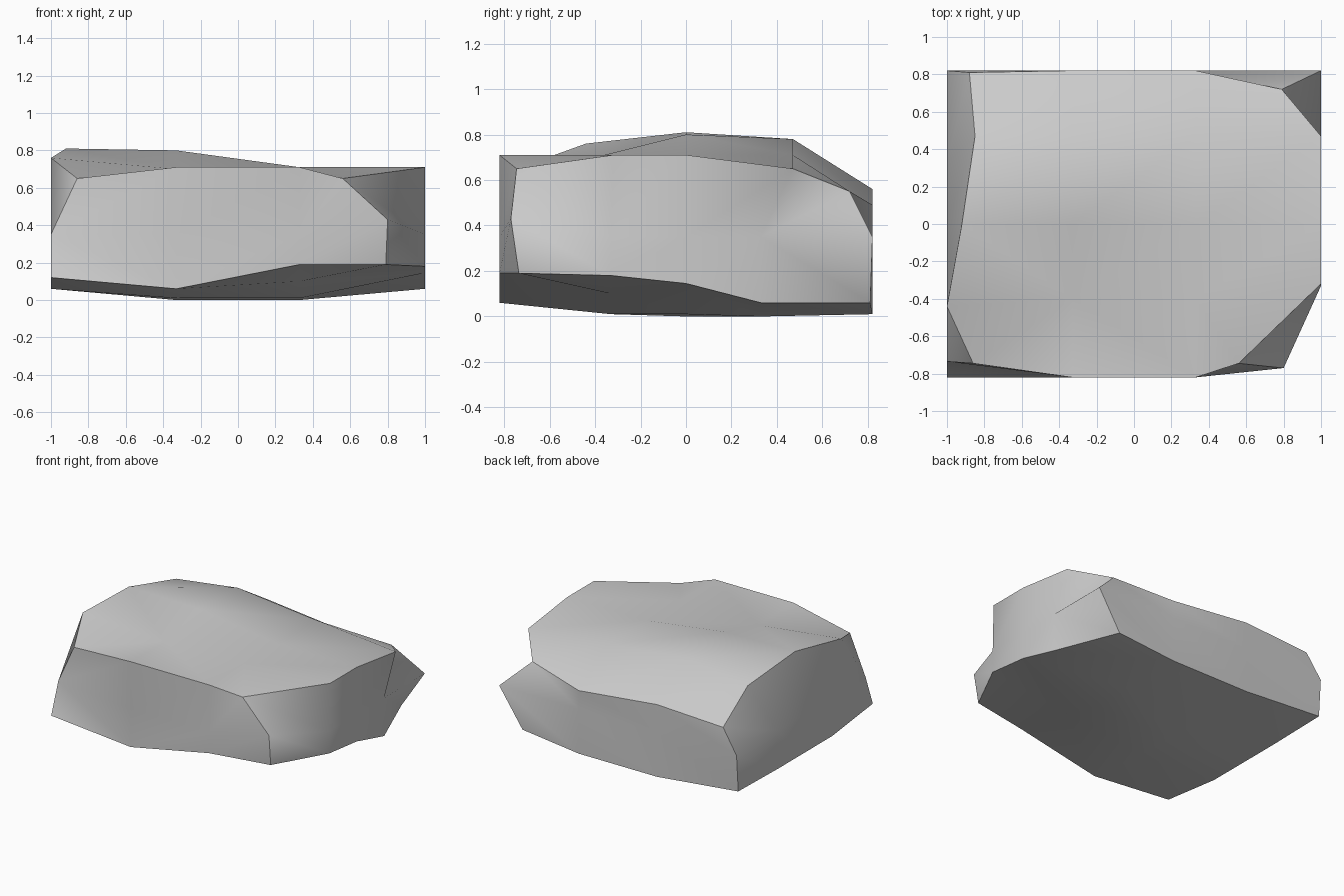
import bpy
import bmesh

# Remove the default cube
default_cube = bpy.data.objects.get("Cube")
if default_cube:
    bpy.data.objects.remove(default_cube, do_unlink=True)

# Plain grey stone
stone = bpy.data.materials.new("grey_stone")
stone.use_nodes = True
colour = (0.6, 0.6, 0.6, 1)
stone.diffuse_color = colour
stone.node_tree.nodes["Principled BSDF"].inputs["Base Color"].default_value = colour

# The rock is a coarse box lattice: columns in x, rows in y, layers in z
COLUMNS = (-1, -0.33, 0.33, 1)
ROWS = (-0.82, -0.33, 0, 0.33, 0.82)
CROWN_ROWS = (-0.82, -0.4, 0, 0.47, 0.82)
LAST = (len(COLUMNS) - 1, len(ROWS) - 1, 2)

# Heights of the underside and the crown, one tuple per row
UNDERSIDE = (
    (0.12, 0.06, 0.19, 0.19),
    (0.06, 0.01, 0.1, 0.18),
    (0.06, 0, 0.01, 0.145),
    (0.06, 0, 0, 0.06),
    (0.07, 0.01, 0.01, 0.06),
)
CROWN = (
    (0.65, 0.71, 0.71, 0.65),
    (0.76, 0.7, 0.71, 0.71),
    (0.81, 0.8, 0.71, 0.71),
    (0.71, 0.78, 0.71, 0.65),
    (0.53, 0.56, 0.49, 0.55),
)

# Chipped corners and rim points that leave the regular lattice
CHIPS = {
    (0, 0, 2): (-0.86, -0.745, 0.65),
    (3, 0, 2): (0.56, -0.745, 0.65),
    (0, 1, 2): (-1, -0.44, 0.76),
    (3, 1, 2): (1, -0.32, 0.71),
    (0, 2, 2): (-0.92, 0, 0.81),
    (0, 3, 2): (-0.85, 0.47, 0.71),
    (0, 4, 2): (-0.88, 0.81, 0.53),
    (3, 4, 2): (0.79, 0.72, 0.55),
    (0, 0, 1): (-1, -0.735, 0.35),
    (3, 0, 1): (0.8, -0.77, 0.43),
    (3, 0, 0): (0.79, -0.735, 0.19),
    (0, 4, 0): (-1, 0.8, 0.07),
    (3, 4, 0): (0.81, 0.81, 0.06),
}

# Cells of each side whose crease runs along the other diagonal
CROSSED = {
    "right": {(0, 0), (0, 1), (3, 0)},
    "front": {(0, 0)},
    "bottom": {(2, 0), (2, 2), (2, 3)},
    "top": {(0, 1), (1, 0), (2, 0)},
}
SIDES = (("left", "right"), ("front", "back"), ("bottom", "top"))


def lattice_point(key):
    """Position of one lattice corner."""
    if key in CHIPS:
        return CHIPS[key]
    column, row, layer = key
    if layer == 2:
        return (COLUMNS[column], CROWN_ROWS[row], CROWN[row][column])
    height = UNDERSIDE[row][column] if layer == 0 else 0.35
    return (COLUMNS[column], ROWS[row], height)


bm = bmesh.new()
points = {}
side_of = bm.faces.layers.int.new("side")


def vertex(key):
    if key not in points:
        points[key] = bm.verts.new(lattice_point(key))
    return points[key]


def skin_side(axis, level, name, number):
    """Cover one side with cells, each split along one diagonal."""
    a, b = [n for n in range(3) if n != axis]
    for u in range(LAST[a]):
        for v in range(LAST[b]):
            corners = []
            for du, dv in ((0, 0), (1, 0), (1, 1), (0, 1)):
                key = [level] * 3
                key[a], key[b] = u + du, v + dv
                corners.append(vertex(tuple(key)))
            if (u, v) in CROSSED.get(name, ()):
                corners.append(corners.pop(0))
            p, q, r, s = corners
            for triangle in ((p, q, r), (p, r, s)):
                face = bm.faces.new(triangle)
                face.smooth = True
                face[side_of] = number


for axis, (low, high) in enumerate(SIDES):
    skin_side(axis, 0, low, 2 * axis)
    skin_side(axis, LAST[axis], high, 2 * axis + 1)
bmesh.ops.recalc_face_normals(bm, faces=bm.faces)

# Smooth within a side, sharp where two sides meet
for edge in bm.edges:
    edge.smooth = len({face[side_of] for face in edge.link_faces}) == 1
bm.faces.layers.int.remove(side_of)

mesh = bpy.data.meshes.new("rock")
bm.to_mesh(mesh)
bm.free()
mesh.materials.append(stone)
rock = bpy.data.objects.new("rock", mesh)
bpy.context.collection.objects.link(rock)
